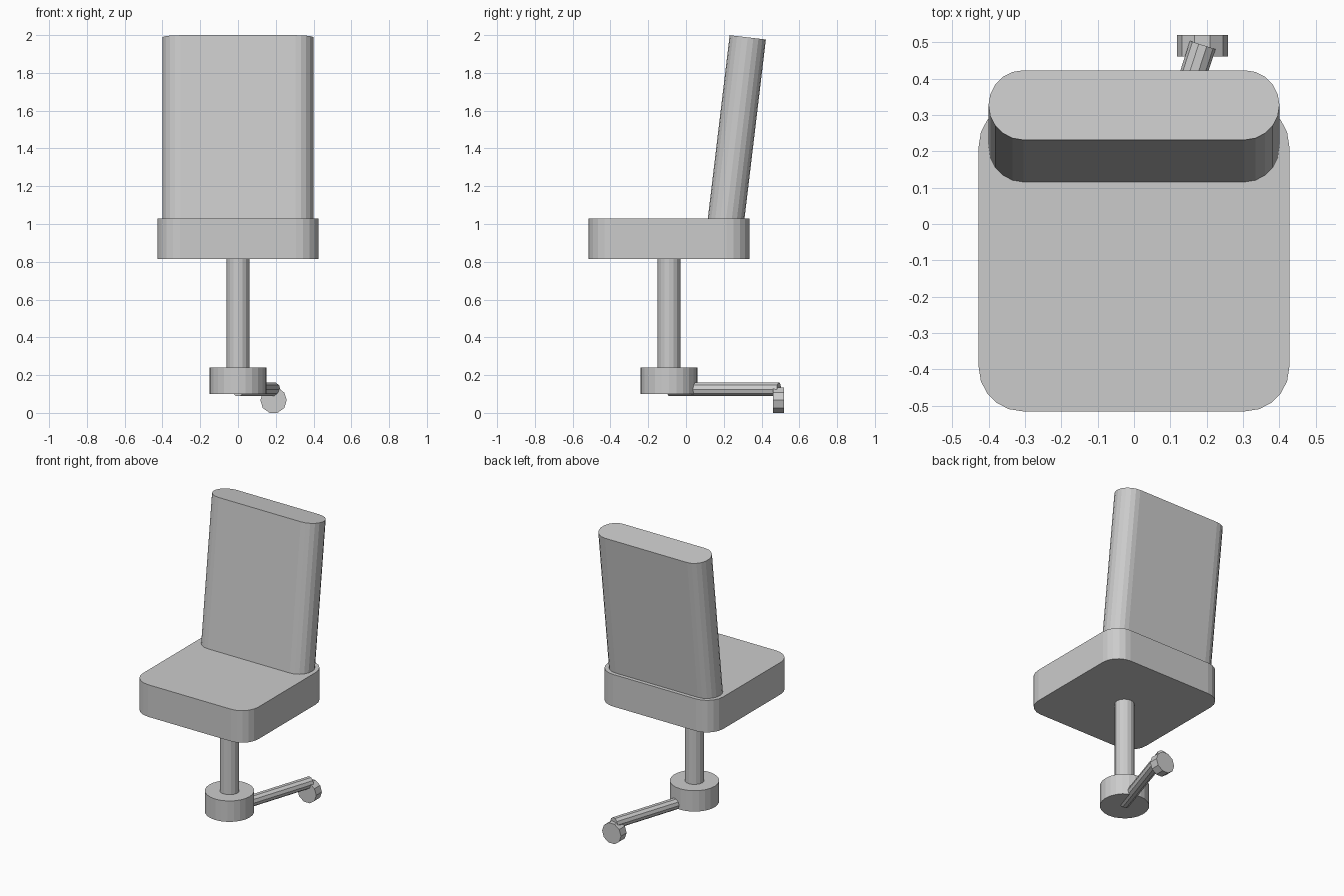
import bpy, bmesh
from math import sin, cos, pi, radians
from mathutils import Matrix, Vector

if "Cube" in bpy.data.objects:
    bpy.data.objects.remove(bpy.data.objects["Cube"])


def prism(name, outline, height, matrix):
    """Extrude a flat outline along local z, then place it."""
    bm = bmesh.new()
    face = bm.faces.new([bm.verts.new((x, y, 0)) for x, y in outline])
    top = bmesh.ops.extrude_face_region(bm, geom=[face], use_keep_orig=True)
    moved = [v for v in top["geom"] if isinstance(v, bmesh.types.BMVert)]
    bmesh.ops.translate(bm, verts=moved, vec=(0, 0, height))
    bm.transform(matrix)
    bmesh.ops.recalc_face_normals(bm, faces=bm.faces)
    mesh = bpy.data.meshes.new(name)
    bm.to_mesh(mesh)
    bm.free()
    obj = bpy.data.objects.new(name, mesh)
    bpy.context.collection.objects.link(obj)
    return obj


def circle(radius, sides):
    return [(radius * cos(2 * pi * i / sides), radius * sin(2 * pi * i / sides))
            for i in range(sides)]


def rounded_rect(hx, hy, r, segments=5):
    pts = []
    for k, (sx, sy) in enumerate([(1, 1), (-1, 1), (-1, -1), (1, -1)]):
        for i in range(segments + 1):
            a = pi / 2 * (k + i / segments)
            pts.append((sx * (hx - r) + r * cos(a), sy * (hy - r) + r * sin(a)))
    return pts


def at(x, y, z):
    return Matrix.Translation((x, y, z))


COLUMN_Y = -0.09
# local z -> +y, local x stays horizontal
ALONG_Y = Matrix.Rotation(radians(-90), 4, 'X')

# Seat cushion
prism("seat", rounded_rect(0.427, 0.425, 0.12), 0.215, at(0, COLUMN_Y, 0.815))

# Reclined backrest, its lower end sunk into the seat
lean = Matrix.Rotation(radians(-6.8), 4, 'X')
prism("backrest", rounded_rect(0.40, 0.0965, 0.096), 1.08,
      at(0, 0.327, 1.988) @ lean @ at(0, 0, -1.08))

# Column and hub
prism("column", circle(0.06, 16), 0.60, at(0, COLUMN_Y, 0.22))
prism("hub", circle(0.15, 24), 0.14, at(0, COLUMN_Y, 0.10))

# Single base leg, reaching out from the hub centre
turn = Matrix.Rotation(radians(-18), 4, 'Z')
prism("base_leg", circle(0.037, 10), 0.612,
      at(0, COLUMN_Y, 0.125) @ turn @ ALONG_Y)

# Castor wheel at the tip of the leg
prism("castor", circle(0.07, 10), 0.06, at(0.188, 0.46, 0.067) @ ALONG_Y)
